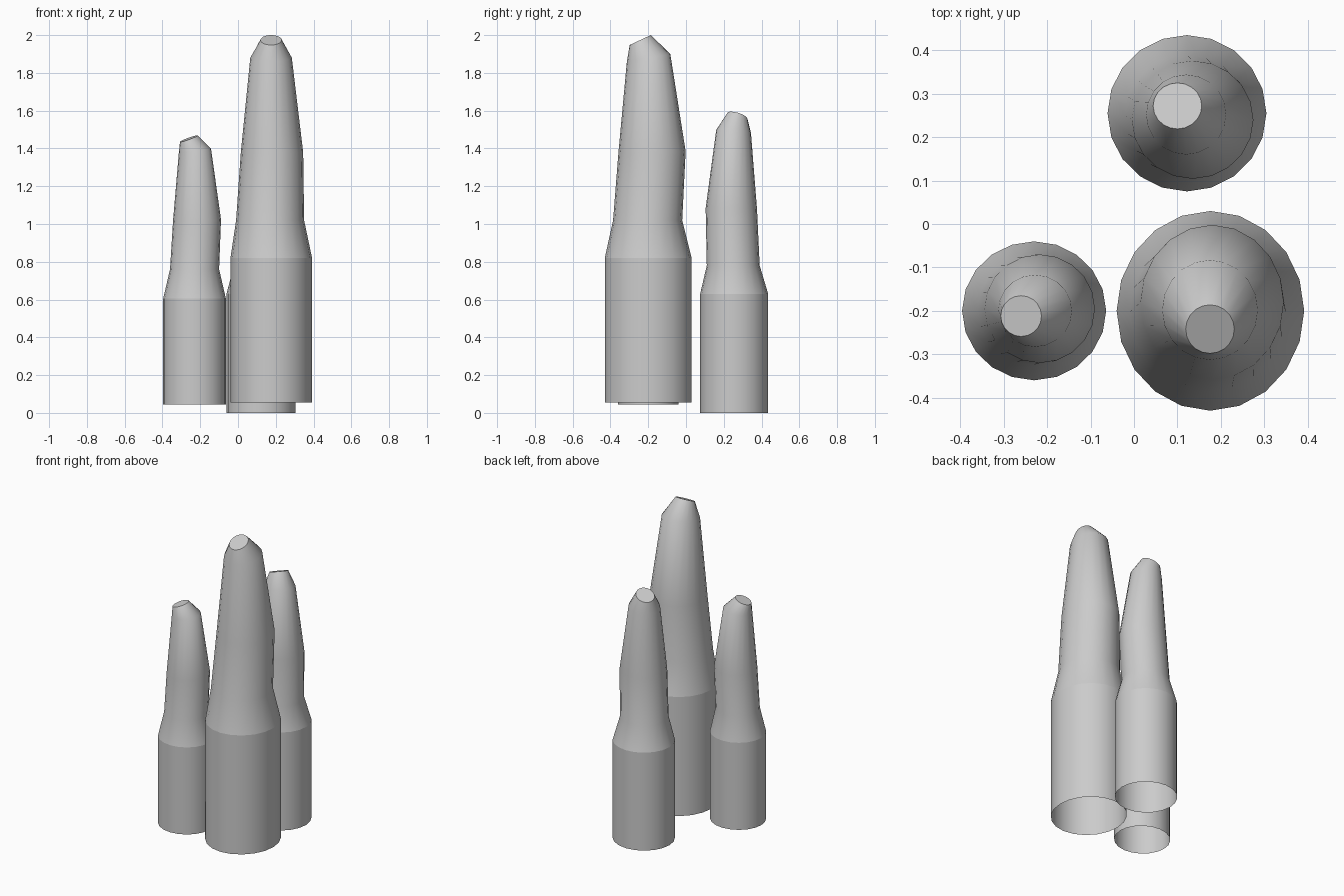
import bpy, bmesh
from math import cos, sin, tau
from mathutils import Vector

if "Cube" in bpy.data.objects:
    bpy.data.objects.remove(bpy.data.objects["Cube"])

SIDES = 20


def spire(name, rings, lean):
    """Loft tilted elliptical rings (x, y, z, rx, ry, slope); open base, flat tip."""
    d = Vector(lean).normalized()
    bm = bmesh.new()
    loops = []
    for x, y, z, rx, ry, slope in rings:
        loop = []
        for i in range(SIDES):
            a = tau * i / SIDES
            p = Vector((rx * cos(a), ry * sin(a)))
            loop.append(bm.verts.new((x + p.x, y + p.y, z - slope * p.dot(d))))
        loops.append(loop)
    for lo, hi in zip(loops, loops[1:]):
        for i in range(SIDES):
            j = (i + 1) % SIDES
            bm.faces.new((lo[i], lo[j], hi[j], hi[i]))
    bm.faces.new(loops[-1])
    for f in bm.faces:
        f.smooth = True
    # crisp edges at the collar and the cut tip
    for loop in (loops[1], loops[-1]):
        for i in range(SIDES):
            bm.edges.get((loop[i], loop[(i + 1) % SIDES])).smooth = False
    mesh = bpy.data.meshes.new(name)
    bm.to_mesh(mesh)
    bm.free()
    obj = bpy.data.objects.new(name, mesh)
    bpy.context.collection.objects.link(obj)
    return obj


# tall front spire
spire("tall_spire", [
    (.176, -.20, .055, .216, .23, 0),
    (.176, -.20, .82, .216, .23, 0),
    (.170, -.203, 1.02, .18, .183, 0),
    (.180, -.18, 1.38, .165, .178, .03),
    (.175, -.198, 1.88, .11, .115, .17),
    (.175, -.242, 1.974, .056, .056, .47)], (0, -1))

# short left spire
spire("left_spire", [
    (-.23, -.20, .045, .166, .16, 0),
    (-.23, -.20, .605, .166, .16, 0),
    (-.23, -.197, .76, .13, .127, 0),
    (-.217, -.195, 1.02, .127, .125, .03),
    (-.228, -.20, 1.39, .085, .083, .12),
    (-.26, -.212, 1.452, .047, .047, .38)], (-.95, -.3))

# back spire
spire("back_spire", [
    (.122, .255, 0, .183, .18, 0),
    (.122, .255, .63, .183, .18, 0),
    (.122, .25, .78, .143, .14, 0),
    (.135, .24, 1.08, .14, .136, .03),
    (.12, .252, 1.49, .092, .092, .14),
    (.10, .272, 1.572, .056, .053, .42)], (-.75, .66))
